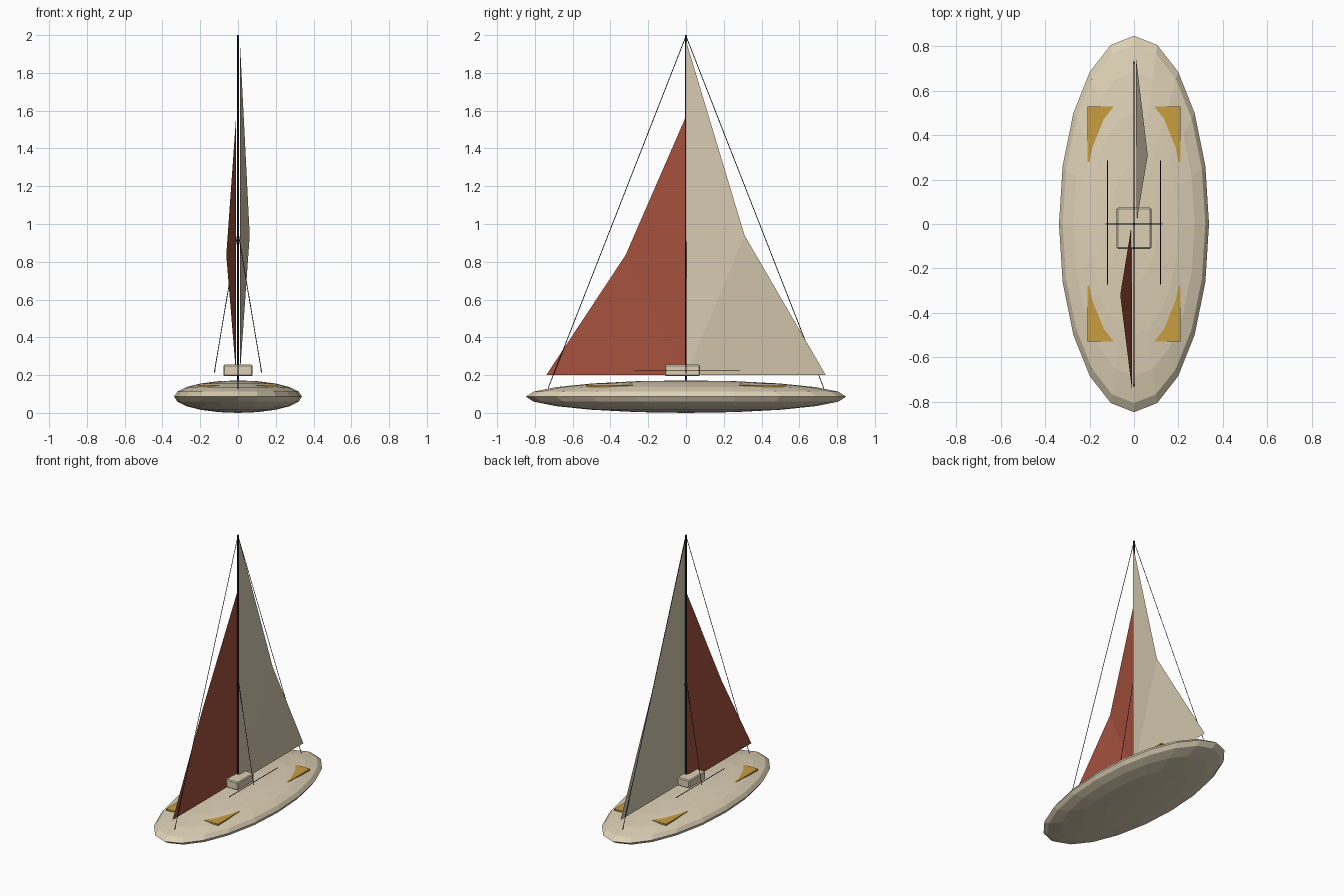
import bpy
from mathutils import Vector

if "Cube" in bpy.data.objects:
    bpy.data.objects.remove(bpy.data.objects["Cube"])


def material(name, rgb):
    m = bpy.data.materials.new(name)
    m.diffuse_color = (*rgb, 1)
    m.use_nodes = True
    m.node_tree.nodes["Principled BSDF"].inputs["Base Color"].default_value = m.diffuse_color
    return m


CREAM = material("cream", (0.72, 0.63, 0.46))
SAIL = material("sail_cloth", (0.66, 0.58, 0.43))
RED = material("red_cloth", (0.37, 0.08, 0.045))
GOLD = material("gold", (0.58, 0.34, 0.05))
DARK = material("dark", (0.02, 0.02, 0.02))


def finish(name, mat):
    ob = bpy.context.object
    ob.name = name
    ob.data.materials.append(mat)
    return ob


def box(name, lo, hi, mat, bevel=0):
    lo, hi = Vector(lo), Vector(hi)
    bpy.ops.mesh.primitive_cube_add(size=1, location=(lo + hi) / 2)
    ob = finish(name, mat)
    ob.scale = hi - lo
    bpy.ops.object.transform_apply(location=False, rotation=False, scale=True)
    if bevel:
        mod = ob.modifiers.new("bevel", 'BEVEL')
        mod.width, mod.segments = bevel, 1
    return ob


def rod(name, a, b, radius, mat=DARK, sides=6):
    a, b = Vector(a), Vector(b)
    d = b - a
    bpy.ops.mesh.primitive_cylinder_add(vertices=sides, radius=radius, depth=d.length, location=(a + b) / 2)
    ob = finish(name, mat)
    ob.rotation_mode = 'QUATERNION'
    ob.rotation_quaternion = d.to_track_quat('Z', 'Y')
    return ob


def sail(name, tack, head, belly, clew, mat):
    # two triangles folded along the line from tack to belly
    mesh = bpy.data.meshes.new(name)
    mesh.from_pydata([tack, head, belly, clew], [], [(0, 2, 1), (0, 3, 2)])
    mesh.materials.append(mat)
    bpy.context.collection.objects.link(bpy.data.objects.new(name, mesh))


# Hull: a flattened low-poly sphere
bpy.ops.mesh.primitive_uv_sphere_add(segments=20, ring_count=10, radius=1, location=(0, 0, 0.086))
hull = finish("hull", CREAM)
hull.scale = (0.338, 0.848, 0.086)

# Cabin
box("cabin", (-0.078, -0.112, 0.195), (0.078, 0.074, 0.255), CREAM, 0.006)

# Mast and the two sails
rod("mast", (0, 0, 0.1), (0, 0, 2), 0.006, sides=8)
sail("main_sail", (0.01, 0, 0.2), (0.01, 0, 1.97), (0.062, 0.31, 0.94), (0.01, 0.74, 0.2), SAIL)
sail("front_sail", (-0.01, 0, 0.2), (-0.01, 0, 1.57), (-0.062, -0.32, 0.835), (-0.01, -0.74, 0.2), RED)

# Fore and aft stays
for s, n in ((-1, "front"), (1, "back")):
    rod(n + "_stay", (0, 0, 1.995), (0, s * 0.73, 0.13), 0.002)

# Side shrouds, rails and gold deck plates
for sx, side in ((-1, "left"), (1, "right")):
    rod(side + "_shroud", (0, 0, 0.96), (sx * 0.126, 0, 0.21), 0.002)
    rod(side + "_rail", (sx * 0.119, -0.273, 0.223), (sx * 0.119, 0.287, 0.223), 0.0025)
    for sy, end in ((-1, "front"), (1, "back")):
        x, y = sorted((sx * 0.09, sx * 0.21)), sorted((sy * 0.28, sy * 0.53))
        box(f"{end}_{side}_plate", (x[0], y[0], 0.136), (x[1], y[1], 0.147), GOLD)
